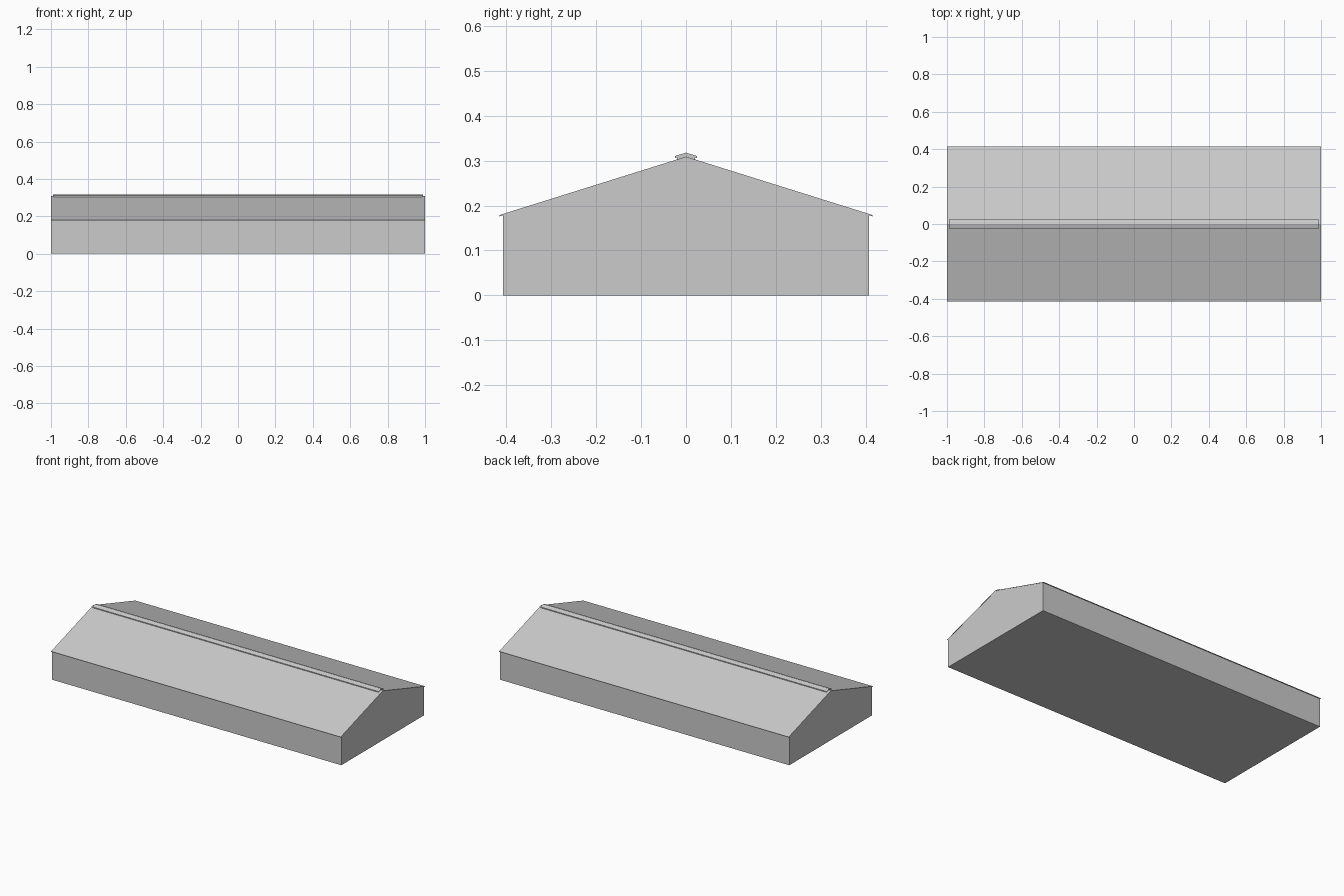
import bpy

if "Cube" in bpy.data.objects:
    bpy.data.objects.remove(bpy.data.objects["Cube"], do_unlink=True)

grey = bpy.data.materials.new("light grey")
grey.use_nodes = True
colour = (0.6, 0.6, 0.6, 1)
grey.diffuse_color = colour
grey.node_tree.nodes["Principled BSDF"].inputs["Base Color"].default_value = colour


def extrude_profile(name, half_profile, half_length):
    """Mirror a (y, z) half profile across y = 0 and extrude it along x."""
    mirrored = [(-y, z) for y, z in reversed(half_profile) if y > 0]
    profile = half_profile + mirrored
    n = len(profile)
    verts = [(x, y, z) for x in (-half_length, half_length) for y, z in profile]
    faces = [(i, (i + 1) % n, n + (i + 1) % n, n + i) for i in range(n)]
    faces += [tuple(reversed(range(n))), tuple(range(n, 2 * n))]
    mesh = bpy.data.meshes.new(name)
    mesh.from_pydata(verts, [], faces)
    mesh.materials.append(grey)
    obj = bpy.data.objects.new(name, mesh)
    bpy.context.collection.objects.link(obj)
    return obj


def gable_sheet(name, half_width, peak, thickness, half_length):
    """Thin folded sheet sloping down from the ridge to both sides."""
    eave = peak - half_width * SLOPE
    # ordered from ridge underside to eave, then back up over the top
    side = [(half_width, eave - thickness), (half_width, eave)]
    low, high = (0, peak - thickness), (0, peak)
    profile = [low] + side + [high]
    return extrude_profile(name, profile, half_length)


SLOPE = 0.313
WALL = 0.408

# Walls with gable ends, and floor
extrude_profile("hall_walls", [(0, 0), (WALL, 0), (WALL, 0.306 - WALL * SLOPE), (0, 0.306)], 0.999)

# Roof covering with a small eave overhang
gable_sheet("roof_sheet", 0.415, 0.309, 0.003, 1.0)

# Raised ridge vent: narrow base and wider cap
gable_sheet("ridge_vent_base", 0.02, 0.314, 0.008, 0.985)
gable_sheet("ridge_vent_cap", 0.024, 0.318, 0.004, 0.988)
